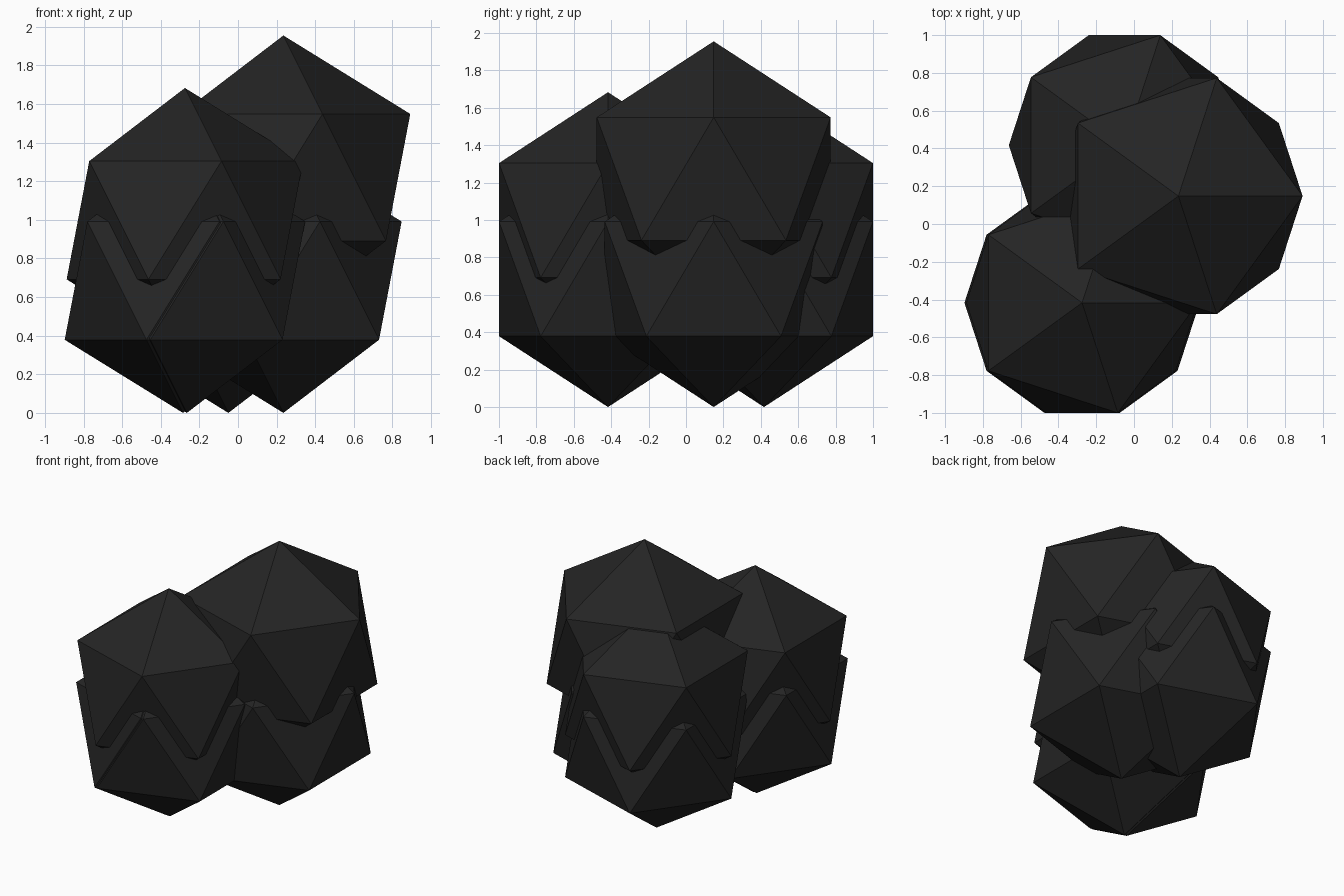
import bpy

cube = bpy.data.objects.get("Cube")
if cube:
    bpy.data.objects.remove(cube, do_unlink=True)

# One flat charcoal colour for everything
charcoal = bpy.data.materials.new("charcoal")
charcoal.use_nodes = True
colour = (0.018, 0.018, 0.018, 1)
charcoal.diffuse_color = colour
charcoal.node_tree.nodes["Principled BSDF"].inputs["Base Color"].default_value = colour


def lump(name, x, y, z, radius):
    """A flat-faced twenty-sided lump centred on x, y, z."""
    bpy.ops.mesh.primitive_ico_sphere_add(subdivisions=1, radius=radius, location=(x, y, z))
    obj = bpy.context.object
    obj.name = name
    obj.data.materials.append(charcoal)


SMALL, LARGE = 0.685, 0.735
LOW, MID, HIGH = SMALL, 0.998, 1.22

# Front stack: two nearly coincident lower lumps and one upper lump
lump("front_lower_lump", -0.285, -0.417, LOW, SMALL)
lump("front_lower_lump_inner", -0.265, -0.417, LOW, SMALL)
lump("front_upper_lump", -0.275, -0.417, MID, SMALL)

# Back stack
lump("back_lower_lump", -0.05, 0.417, LOW, SMALL)
lump("back_upper_lump", -0.05, 0.417, MID, SMALL)

# Tall side stack with a larger crown
lump("side_lower_lump", 0.235, 0.148, LOW, SMALL)
lump("side_upper_lump", 0.235, 0.148, HIGH, LARGE)
